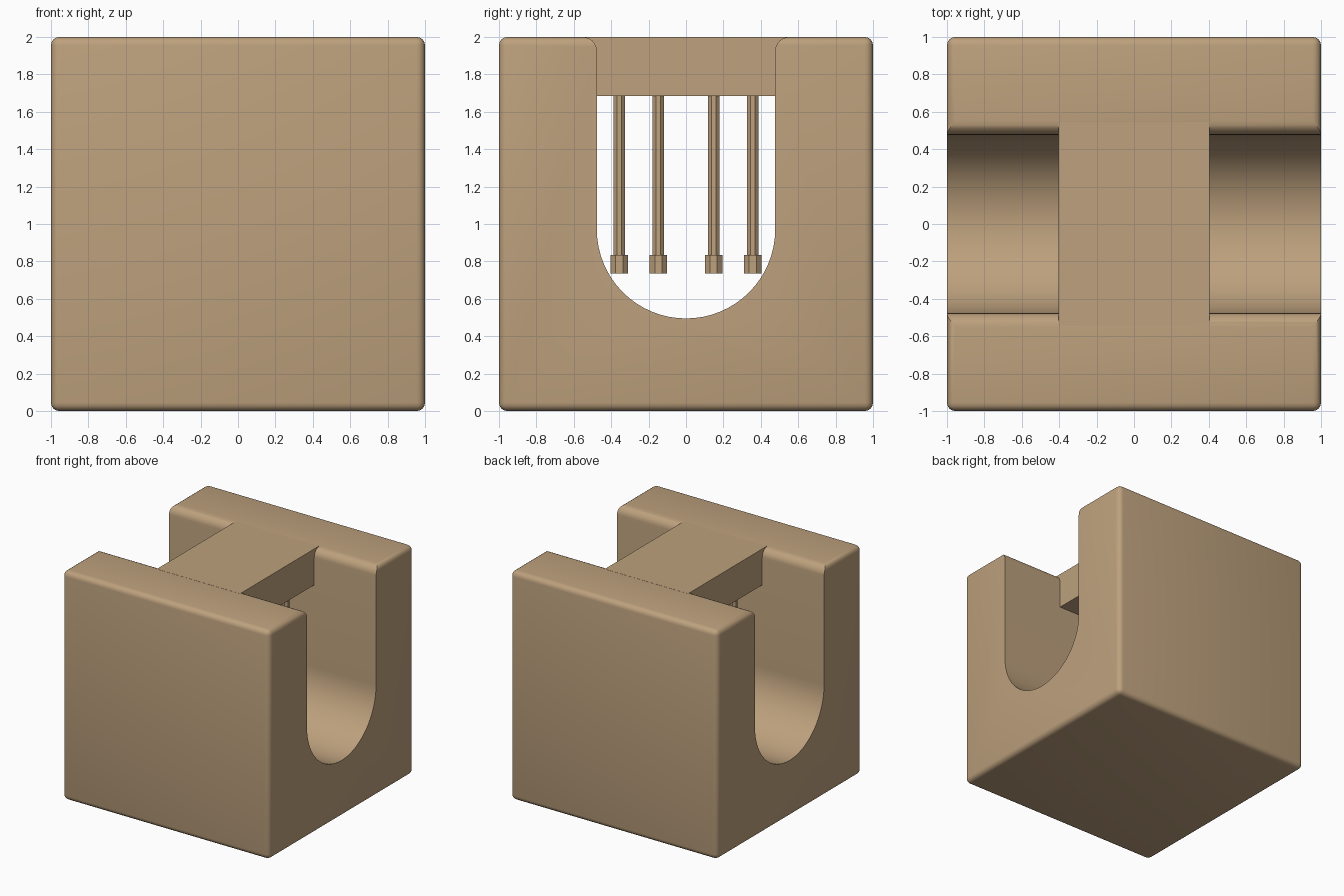
import bpy, bmesh, math

if "Cube" in bpy.data.objects:
    bpy.data.objects.remove(bpy.data.objects["Cube"])

tan = bpy.data.materials.new("warm_tan")
tan.diffuse_color = (0.51, 0.355, 0.205, 1)
tan.use_nodes = True
tan.node_tree.nodes["Principled BSDF"].inputs["Base Color"].default_value = tan.diffuse_color


def add_object(name, bm):
    bmesh.ops.recalc_face_normals(bm, faces=bm.faces)
    mesh = bpy.data.meshes.new(name)
    bm.to_mesh(mesh)
    bm.free()
    mesh.materials.append(tan)
    ob = bpy.data.objects.new(name, mesh)
    bpy.context.collection.objects.link(ob)
    return ob


def activate(ob):
    bpy.ops.object.select_all(action='DESELECT')
    ob.select_set(True)
    bpy.context.view_layer.objects.active = ob


def box(name, size, center, bevel=0):
    bm = bmesh.new()
    bmesh.ops.create_cube(bm, size=1)
    for v in bm.verts:
        v.co = [v.co[i] * size[i] + center[i] for i in range(3)]
    if bevel:
        bmesh.ops.bevel(bm, geom=bm.edges[:], offset=bevel, segments=4,
                        profile=0.5, affect='EDGES')
    return add_object(name, bm)


def prism(bm, x, y, z0, z1, radius, sides, turn):
    rings = []
    for z in (z0, z1):
        rings.append([bm.verts.new((x + radius * math.cos(turn + i * math.tau / sides),
                                    y + radius * math.sin(turn + i * math.tau / sides), z))
                      for i in range(sides)])
    low, high = rings
    bm.faces.new(low)
    bm.faces.new(high)
    for i in range(sides):
        j = (i + 1) % sides
        bm.faces.new((low[i], low[j], high[j], high[i]))


# Rounded block
block = box("block", (2, 2, 2), (0, 0, 1), 0.045)

# Slot cutter: round bottom, straight walls, flared rounded lips
R, CZ, LIP = 0.477, 0.972, 0.075
right = [(R * math.sin(a), CZ - R * math.cos(a))
         for a in (math.pi / 2 * i / 16 for i in range(17))]
right += [(R + LIP - LIP * math.cos(a), 2 - LIP + LIP * math.sin(a))
          for a in (math.pi / 2 * i / 6 for i in range(7))]
right.append((R + LIP, 2.2))
outline = right + [(-y, z) for y, z in reversed(right[1:])]
bm = bmesh.new()
face = bm.faces.new([bm.verts.new((-1.2, y, z)) for y, z in outline])
ext = bmesh.ops.extrude_face_region(bm, geom=[face])
moved = [g for g in ext["geom"] if isinstance(g, bmesh.types.BMVert)]
bmesh.ops.translate(bm, vec=(2.4, 0, 0), verts=moved)
cutter = add_object("slot_cutter", bm)
cutter.hide_render = True

mod = block.modifiers.new("slot", 'BOOLEAN')
mod.operation = 'DIFFERENCE'
mod.solver = 'EXACT'
mod.object = cutter
activate(block)
bpy.ops.object.modifier_apply(modifier=mod.name)
bpy.data.objects.remove(cutter)
activate(block)
bpy.ops.object.shade_smooth_by_angle(angle=math.radians(35))

# Bridge across the slot, flush with the top
box("bridge", (0.805, 1.09, 0.315), (0, 0, 1.8425))

# Ring of hanging pins with wider feet
for k in range(8):
    a = math.pi / 8 + k * math.pi / 4
    x, y = 0.386 * math.cos(a), 0.386 * math.sin(a)
    bm = bmesh.new()
    prism(bm, x, y, 0.83, 1.69, 0.033, 8, a)
    prism(bm, x, y, 0.735, 0.835, 0.05, 8, a)
    add_object(f"pin_{k + 1}", bm)
